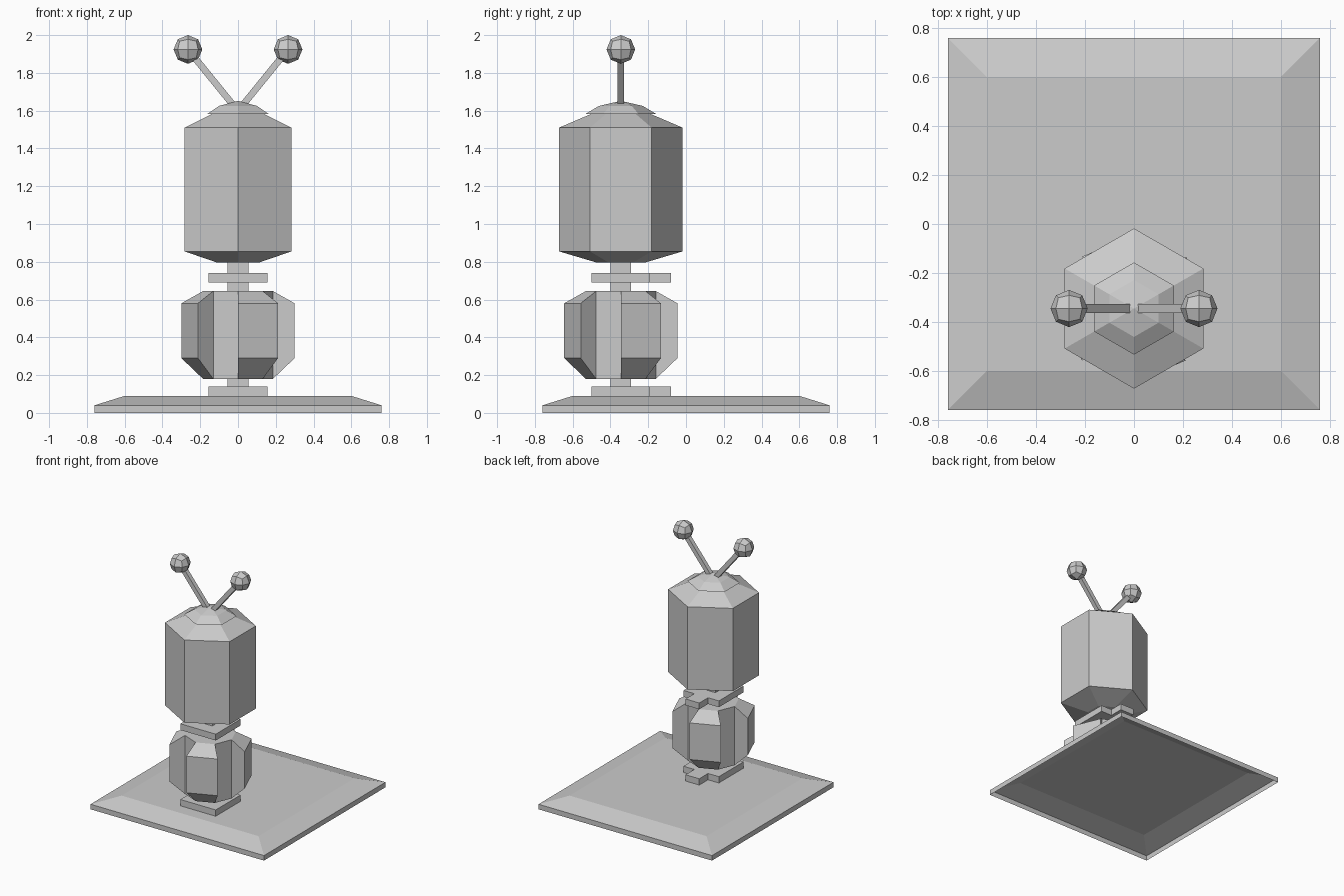
import bpy, bmesh
from math import sin, cos, radians, pi
from mathutils import Vector

if "Cube" in bpy.data.objects:
    bpy.data.objects.remove(bpy.data.objects["Cube"])

CY = -0.345  # y of the column axis


def make(name, bm, loc=(0, CY, 0), fix_normals=True):
    if fix_normals:
        bmesh.ops.recalc_face_normals(bm, faces=bm.faces[:])
    me = bpy.data.meshes.new(name)
    bm.to_mesh(me)
    bm.free()
    ob = bpy.data.objects.new(name, me)
    ob.location = loc
    bpy.context.collection.objects.link(ob)
    return ob


def lathe(name, profile, sides, start, cap_bottom=True, loc=(0, CY, 0)):
    """Flat-sided stack of rings from (radius, z) pairs; radius 0 makes a tip."""
    bm = bmesh.new()
    rings = []
    for r, z in profile:
        if r == 0:
            rings.append([bm.verts.new((0, 0, z))])
        else:
            angs = [radians(start) + 2 * pi * i / sides for i in range(sides)]
            rings.append([bm.verts.new((r * cos(a), r * sin(a), z)) for a in angs])
    for a, b in zip(rings, rings[1:]):
        for i in range(sides):
            j = (i + 1) % sides
            bm.faces.new([a[i], a[j], b[0]] if len(b) == 1 else [a[i], a[j], b[j], b[i]])
    if cap_bottom:
        bm.faces.new(rings[0][::-1])
    if len(rings[-1]) > 1:
        bm.faces.new(rings[-1])
    return make(name, bm, loc, fix_normals=cap_bottom)


def prism(name, outline, z0, z1):
    bm = bmesh.new()
    f = bm.faces.new([bm.verts.new((x, y, z0)) for x, y in outline])
    top = bmesh.ops.extrude_face_region(bm, geom=[f])
    bmesh.ops.translate(bm, vec=(0, 0, z1 - z0),
                        verts=[v for v in top["geom"] if isinstance(v, bmesh.types.BMVert)])
    return make(name, bm)


# Base: sloped square tray, open underneath
S2 = 2 ** 0.5
lathe("base", [(0.76 * S2, 0), (0.76 * S2, 0.04), (0.60 * S2, 0.09)], 4, 45, False, (0, 0, 0))

# Square column through the parts
c = 0.055
prism("column", [(-c, -c), (c, -c), (c, c), (-c, c)], 0.09, 0.80)

# Two plates with a tab at the back
p, t, e = 0.155, 0.06, 0.265
plate = [(-p, -p), (p, -p), (p, p), (t, p), (t, e), (-t, e), (-t, p), (-p, p)]
prism("lower_plate", plate, 0.09, 0.14)
prism("upper_plate", plate, 0.69, 0.74)

# Knob: octagonal core with every other side pushed out
bm = bmesh.new()


def ring(r, z):
    return [bm.verts.new((r * cos(i * pi / 4), r * sin(i * pi / 4), z)) for i in range(8)]


lo, hi = ring(0.185, 0.18), ring(0.185, 0.645)
out_lo, out_hi = ring(0.30, 0.29), ring(0.30, 0.58)
bm.faces.new(lo[::-1])
bm.faces.new(hi)
for i in range(8):
    j = (i + 1) % 8
    if i % 2:
        bm.faces.new([lo[i], lo[j], hi[j], hi[i]])
    else:
        bm.faces.new([lo[i], lo[j], out_lo[j], out_lo[i]])
        bm.faces.new([out_lo[i], out_lo[j], out_hi[j], out_hi[i]])
        bm.faces.new([out_hi[i], out_hi[j], hi[j], hi[i]])
        for k in (i, j):
            bm.faces.new([lo[k], out_lo[k], out_hi[k], hi[k]])
make("knob", bm)

# Hexagonal drum and its cap
lathe("drum", [(0.125, 0.795), (0.327, 0.855), (0.327, 1.51), (0.14, 1.59)], 6, -90)
lathe("cap", [(0.188, 1.582), (0.116, 1.625), (0, 1.652)], 6, -90)

# Antennae: square rods with faceted balls
for side, sx in (("left", -1), ("right", 1)):
    a, b = Vector((sx * 0.03, 0, 1.635)), Vector((sx * 0.255, 0, 1.912))
    d = b - a
    bm = bmesh.new()
    bmesh.ops.create_cube(bm, size=1)
    bmesh.ops.scale(bm, vec=(0.035, 0.035, d.length), verts=bm.verts[:])
    rod = make(side + "_rod", bm, (a + b) / 2 + Vector((0, CY, 0)))
    rod.rotation_euler = (0, sx * Vector((0, 0, 1)).angle(d), 0)

    bm = bmesh.new()
    bmesh.ops.create_cube(bm, size=1)
    bmesh.ops.subdivide_edges(bm, edges=bm.edges[:], cuts=1, use_grid_fill=True)
    for v in bm.verts:
        v.co = v.co.normalized() * 0.076
    make(side + "_ball", bm, (sx * 0.265, CY, 1.924))
